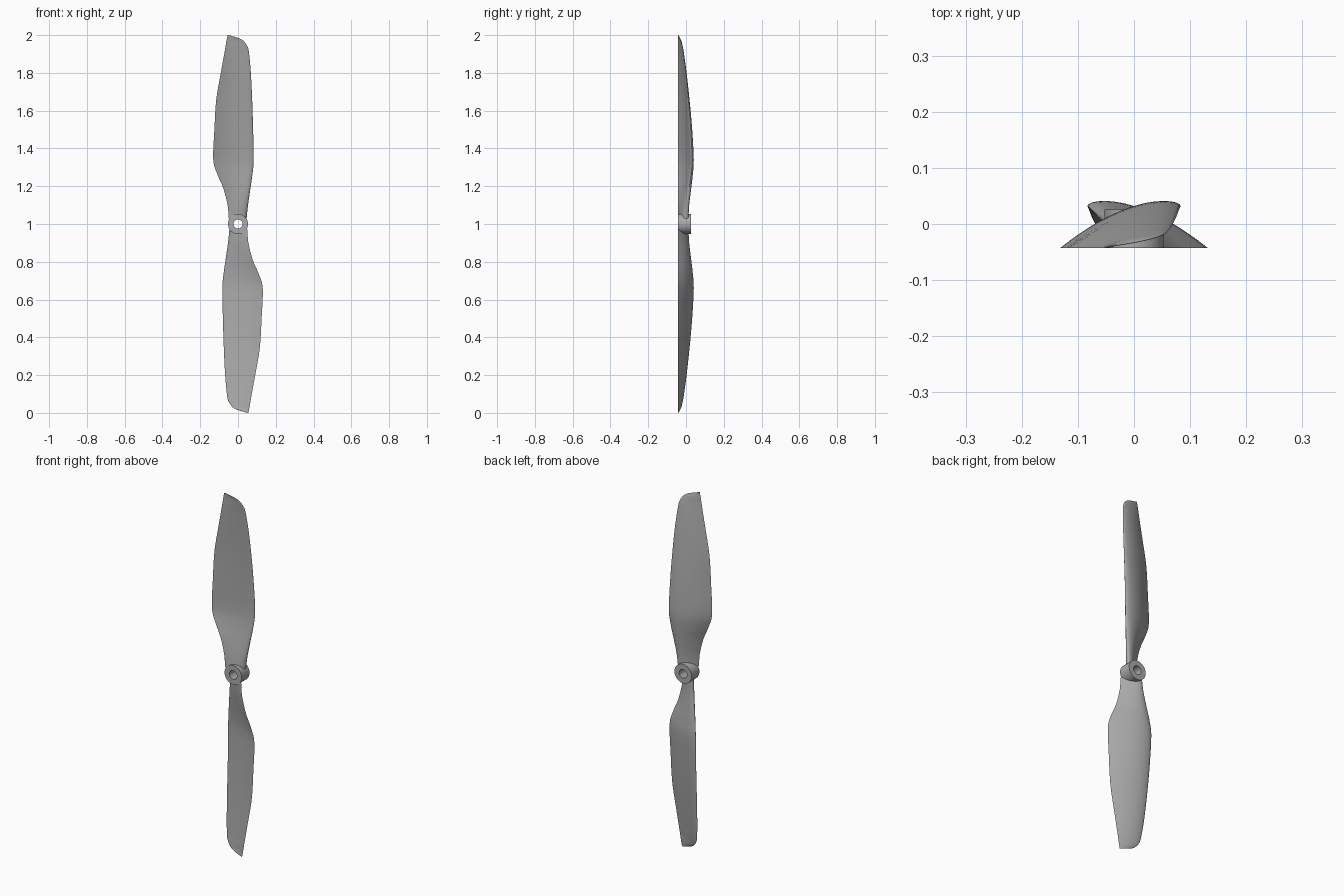
import bpy, bmesh, math
from mathutils import Matrix, Vector

cube = bpy.data.objects.get("Cube")
if cube:
    bpy.data.objects.remove(cube, do_unlink=True)

grey = bpy.data.materials.new("plastic_grey")
grey.use_nodes = True
COLOUR = (0.4, 0.4, 0.4, 1)
grey.diffuse_color = COLOUR
grey.node_tree.nodes["Principled BSDF"].inputs["Base Color"].default_value = COLOUR

BACK = -0.043    # plane holding the trailing edges and the hub face
HALF = 16        # points along each side of the aerofoil
STEPS = 4        # rings between two stations

# height from the hub, trailing x, leading x, leading y, camber, thickness
STATIONS = [
    (0.03, -0.050, 0.046, 0.002, 0.004, 0.036),
    (0.10, -0.055, 0.053, 0.006, 0.008, 0.032),
    (0.19, -0.078, 0.066, 0.017, 0.014, 0.028),
    (0.26, -0.108, 0.076, 0.026, 0.017, 0.026),
    (0.34, -0.131, 0.083, 0.032, 0.018, 0.025),
    (0.50, -0.125, 0.080, 0.025, 0.016, 0.022),
    (0.66, -0.115, 0.075, 0.012, 0.013, 0.018),
    (0.80, -0.091, 0.068, -0.002, 0.010, 0.014),
    (0.90, -0.073, 0.059, -0.014, 0.007, 0.010),
    (0.94, -0.066, 0.050, -0.020, 0.005, 0.008),
    (0.97, -0.061, 0.028, -0.027, 0.004, 0.006),
    (0.985, -0.058, 0.000, -0.033, 0.002, 0.004),
    (1.00, -0.055, -0.050, -0.041, 0.000, 0.002),
]


def finish(name, bm):
    bmesh.ops.recalc_face_normals(bm, faces=bm.faces)
    mesh = bpy.data.meshes.new(name)
    bm.to_mesh(mesh)
    bm.free()
    mesh.materials.append(grey)
    obj = bpy.data.objects.new(name, mesh)
    bpy.context.collection.objects.link(obj)
    bpy.ops.object.select_all(action='DESELECT')
    obj.select_set(True)
    bpy.context.view_layer.objects.active = obj
    bpy.ops.object.shade_smooth_by_angle(angle=math.radians(40))
    return obj


def smooth_stations():
    """Catmull-Rom blend of the stations."""
    rows = [Vector(s) for s in STATIONS]
    last = len(rows) - 1
    for i in range(last):
        a, b, c, d = (rows[min(max(k, 0), last)] for k in range(i - 1, i + 3))
        for j in range(STEPS):
            t = j / STEPS
            yield (2 * b + (c - a) * t + (2 * a - 5 * b + 4 * c - d) * t ** 2
                   + (3 * b - a - 3 * c + d) * t ** 3) / 2
    yield rows[last]


def section(station):
    """Closed cambered aerofoil: over the top to the nose, back underneath."""
    z, trail, lead, lead_y, camber, thick = station
    points = []
    for k in range(2 * HALF):
        side = 1 if k <= HALF else -1
        u = (1 - math.cos(math.pi * k / HALF)) / 2
        s = 1 - u
        half = 5 * thick * (0.2969 * math.sqrt(s) - 0.126 * s - 0.3516 * s ** 2
                            + 0.2843 * s ** 3 - 0.1036 * s ** 4)
        y = BACK + (lead_y - BACK) * u + 4 * camber * u * s + side * half
        points.append((trail + (lead - trail) * u, max(y, BACK), z))
    return points


def blade(name, angle):
    bm = bmesh.new()
    rings = [[bm.verts.new(p) for p in section(s)] for s in smooth_stations()]
    n = 2 * HALF
    for low, high in zip(rings, rings[1:]):
        for k in range(n):
            m = (k + 1) % n
            bm.faces.new((low[k], low[m], high[m], high[k]))
    bm.faces.new(rings[0])
    bm.faces.new(rings[-1])
    place = Matrix.Translation((0, 0, 1)) @ Matrix.Rotation(angle, 4, 'Y')
    bmesh.ops.transform(bm, matrix=place, verts=bm.verts)
    return finish(name, bm)


blade("upper_blade", 0)
blade("lower_blade", math.pi)

# Hub: a square profile spun round the shaft axis, leaving the bore open
bm = bmesh.new()
SIDES, INNER, OUTER, FRONT = 48, 0.024, 0.053, 0.026
corners = [(INNER, BACK), (OUTER, BACK), (OUTER, FRONT), (INNER, FRONT)]
rings = []
for i in range(SIDES):
    a = 2 * math.pi * i / SIDES
    rings.append([bm.verts.new((r * math.cos(a), y, 1 + r * math.sin(a)))
                  for r, y in corners])
for i in range(SIDES):
    here, there = rings[i], rings[(i + 1) % SIDES]
    for k in range(4):
        m = (k + 1) % 4
        bm.faces.new((here[k], here[m], there[m], there[k]))
finish("hub", bm)
